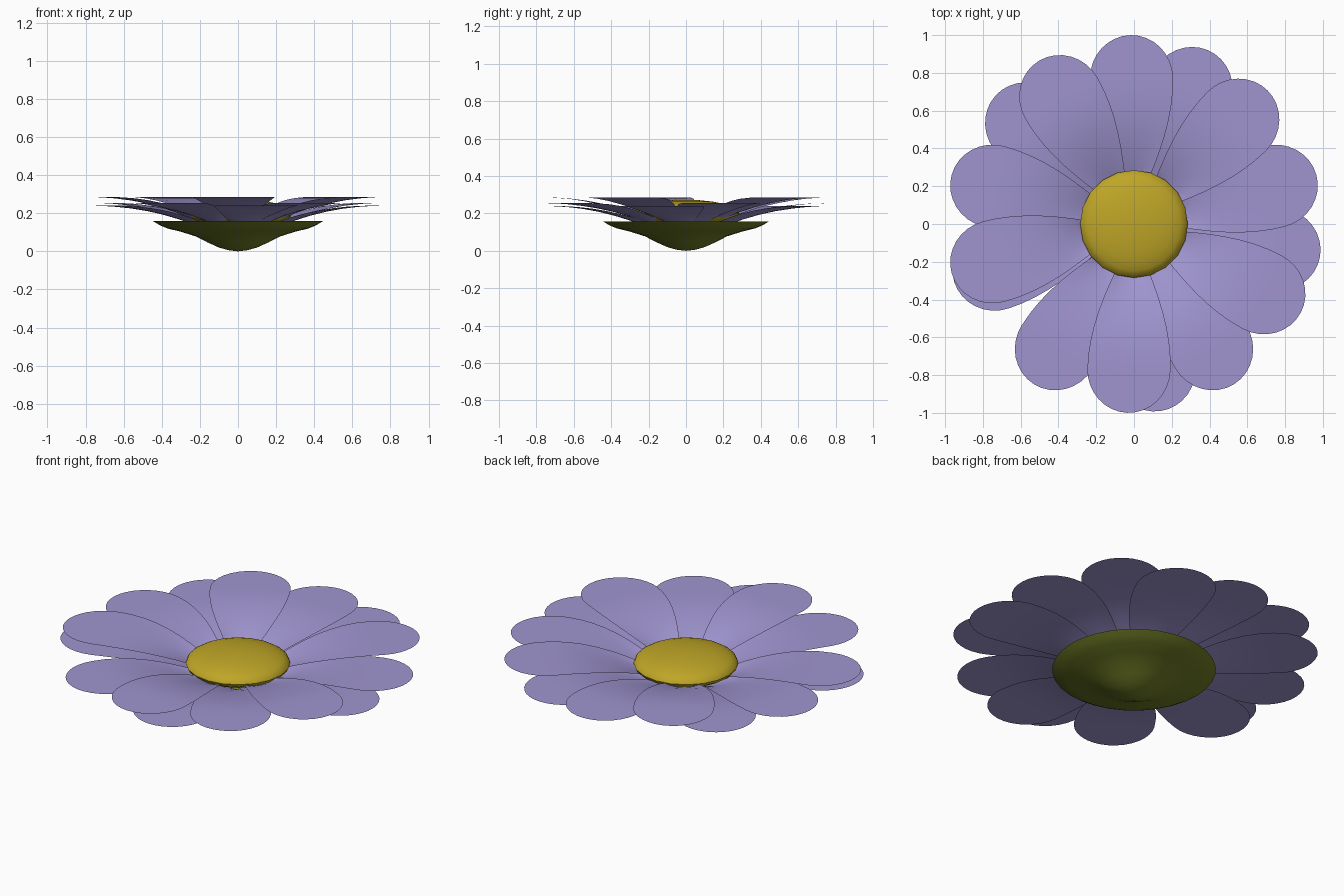
import bpy, bmesh
from math import sin, cos, pi, radians, sqrt

if "Cube" in bpy.data.objects:
    bpy.data.objects.remove(bpy.data.objects["Cube"])


def material(name, rgb):
    m = bpy.data.materials.new(name)
    m.diffuse_color = (*rgb, 1)
    m.use_nodes = True
    m.node_tree.nodes["Principled BSDF"].inputs["Base Color"].default_value = m.diffuse_color
    return m


PURPLE = material("petal_purple", (0.35, 0.30, 0.63))
YELLOW = material("centre_yellow", (0.52, 0.38, 0.02))
GREEN = material("calyx_green", (0.17, 0.21, 0.02))


def make_object(name, bm, mat, angle=50):
    bmesh.ops.recalc_face_normals(bm, faces=bm.faces)
    me = bpy.data.meshes.new(name)
    bm.to_mesh(me)
    bm.free()
    me.materials.append(mat)
    ob = bpy.data.objects.new(name, me)
    bpy.context.collection.objects.link(ob)
    bpy.ops.object.select_all(action='DESELECT')
    ob.select_set(True)
    bpy.context.view_layer.objects.active = ob
    bpy.ops.object.shade_smooth_by_angle(angle=radians(angle))
    return ob


def lathe(name, profile, sides, mat):
    bm = bmesh.new()
    vs = [bm.verts.new((r, 0, z)) for r, z in profile]
    es = [bm.edges.new(p) for p in zip(vs, vs[1:])]
    bmesh.ops.spin(bm, geom=vs + es, cent=(0, 0, 0), axis=(0, 0, 1),
                   angle=2 * pi, steps=sides)
    bmesh.ops.remove_doubles(bm, verts=bm.verts, dist=1e-4)
    return make_object(name, bm, mat)


def half_width(r):
    if r > 0.77:
        return 0.22 * sqrt(max(0, 1 - ((r - 0.77) / 0.23) ** 2))
    u = (r - 0.15) / 0.62
    return 0.045 + 0.175 * sin(u * pi / 2)


def petal(name, angle, tip_z, drop):
    # slightly cupped at the root, flat and round at the tip
    bm = bmesh.new()
    radii = [0.15 + 0.0775 * i for i in range(9)]
    radii += [0.77 + 0.23 * sin(i * pi / 16) for i in range(1, 9)]
    a, rows = radians(angle), []
    for r in radii:
        w = half_width(r)
        rise = max(0, 1 - (r - 0.15) / 0.6) ** 2
        row = []
        for j in range(-4, 5):
            s = j / 4
            y = w * s
            z = tip_z - drop * rise + 0.03 * s * s * rise
            row.append(bm.verts.new((r * cos(a) - y * sin(a),
                                     r * sin(a) + y * cos(a), z)))
        rows.append(row)
    for p, q in zip(rows, rows[1:]):
        for j in range(8):
            bm.faces.new((p[j], q[j], q[j + 1], p[j + 1]))
    bmesh.ops.remove_doubles(bm, verts=bm.verts, dist=1e-4)
    bm.normal_update()
    return make_object(name, bm, PURPLE)


# Three layers of five petals
layers = {
    "upper": (0.285, 0.165, (45, 120, 195, -92, -28)),
    "middle": (0.255, 0.145, (15, 91, 165, -122, -58)),
    "lower": (0.24, 0.14, (67, 137, 198, -82, -10)),
}
for layer, (tip_z, drop, angles) in layers.items():
    for i, ang in enumerate(angles):
        petal(f"{layer}_petal_{i + 1}", ang, tip_z, drop)

# Domed yellow centre
dome = [(0.285 * cos(t), 0.2 + 0.073 * sin(t))
        for t in (radians(-90 + 15 * k) for k in range(13))]
lathe("flower_centre", dome, 20, YELLOW)

# Green bowl under the petals
lathe("calyx", [(0, 0), (0.05, 0.006), (0.1, 0.02), (0.16, 0.047), (0.22, 0.078),
                (0.3, 0.103), (0.37, 0.12), (0.41, 0.137), (0.445, 0.158)], 32, GREEN)
